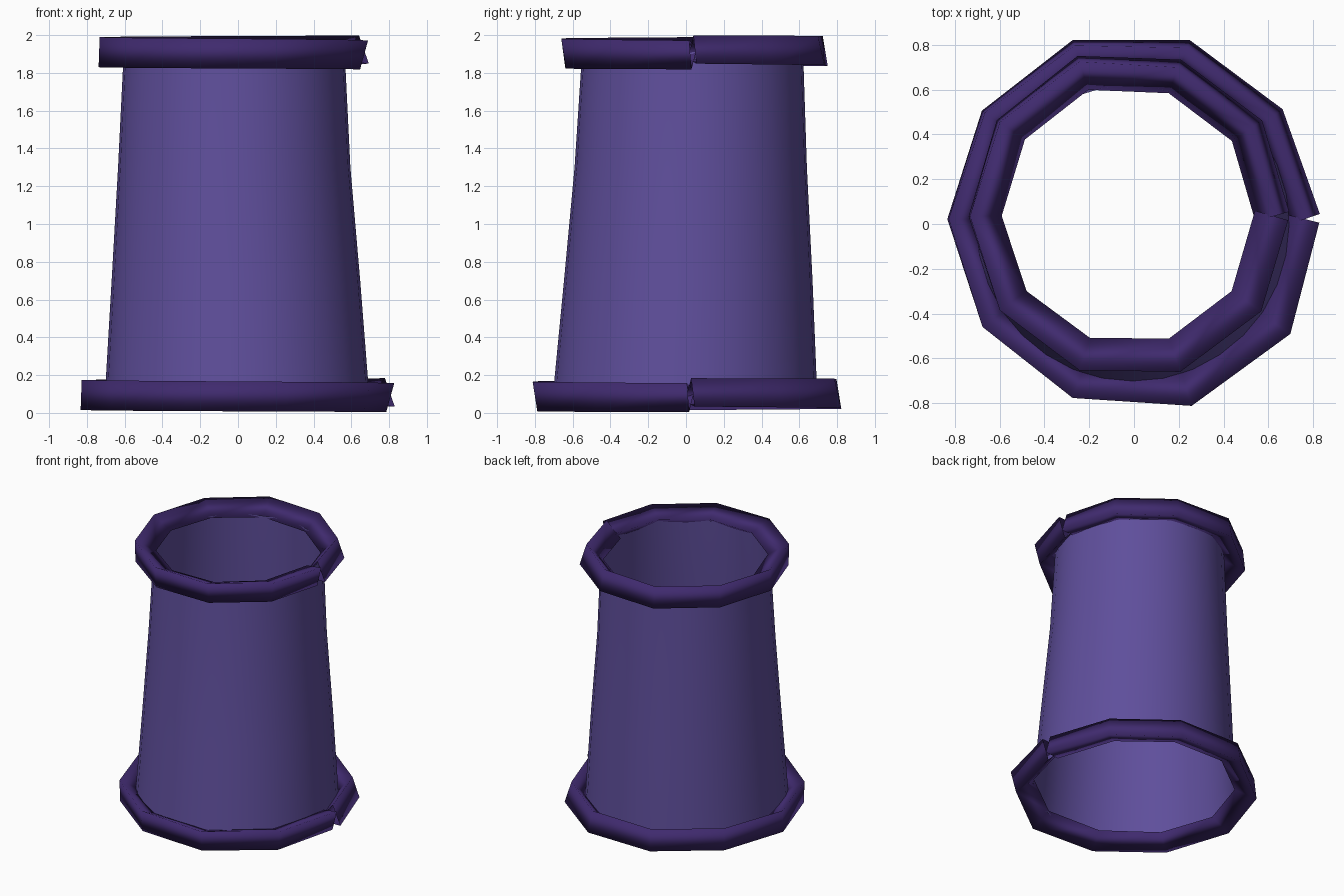
import bpy
from math import sin, cos, pi, radians
from mathutils import Vector

if "Cube" in bpy.data.objects:
    bpy.data.objects.remove(bpy.data.objects["Cube"])


def material(name, rgb):
    m = bpy.data.materials.new(name)
    m.diffuse_color = (*rgb, 1)
    m.use_nodes = True
    m.node_tree.nodes["Principled BSDF"].inputs["Base Color"].default_value = m.diffuse_color
    return m


def add_object(name, verts, faces, mat):
    me = bpy.data.meshes.new(name)
    me.from_pydata(verts, [], faces)
    me.materials.append(mat)
    for p in me.polygons:
        p.use_smooth = True
    ob = bpy.data.objects.new(name, me)
    bpy.context.collection.objects.link(ob)
    return ob


def skin(rows, sides, closed=True):
    # quads between consecutive loops of vertices
    return [(r * sides + k, r * sides + (k + 1) % sides,
             (r + 1) * sides + (k + 1) % sides, (r + 1) * sides + k)
            for r in range(rows - 1) for k in range(sides)]


def hoop(name, cx, cy, z, radii, mat, size=0.092):
    # open ten-segment loop with a triangular section that twists along its length
    pts = [Vector((cx + r * cos(i * pi / 5), cy + r * sin(i * pi / 5)))
           for i, r in enumerate(radii)]
    n = len(pts)
    verts = []
    for i, p in enumerate(pts):
        a = (pts[i] - pts[i - 1]).normalized() if i else None
        b = (pts[i + 1] - pts[i]).normalized() if i < n - 1 else None
        a, b = a or b, b or a
        t = (a + b).normalized()
        out = Vector((t.y, -t.x)) / max(t.dot(a), 0.5)   # mitred corner
        lean = radians(20 - 36 * i / (n - 1))
        for k in range(3):
            ang = lean + pi / 3 + k * 2 * pi / 3
            q = p + out * size * cos(ang)
            verts.append((q.x, q.y, z + size * sin(ang)))
    return add_object(name, verts, skin(n, 3), mat)


violet = material("violet", (0.114, 0.077, 0.33))
dark = material("dark_violet", (0.05, 0.023, 0.155))

# tapered open tube: z, radius, centre x, centre y
levels = [(0.09, 0.70, -0.005, -0.005), (0.70, 0.658, -0.011, 0.012),
          (1.30, 0.615, -0.02, 0.025), (1.91, 0.585, -0.02, 0.035)]
SIDES = 32
wall = [(cx + r * cos(2 * pi * k / SIDES), cy + r * sin(2 * pi * k / SIDES), z)
        for z, r, cx, cy in levels for k in range(SIDES)]
add_object("tapered_wall", wall, skin(len(levels), SIDES), violet)

# rim hoops with a split at the right side
hoop("bottom_rim", -0.012, 0.022, 0.093,
     [0.775, 0.765, 0.775, 0.78, 0.768, 0.77, 0.77, 0.785, 0.815, 0.81, 0.775], dark)
hoop("top_rim", -0.02, 0.035, 1.908,
     [0.645, 0.66, 0.67, 0.69, 0.675, 0.667, 0.665, 0.668, 0.67, 0.66, 0.645], dark)
